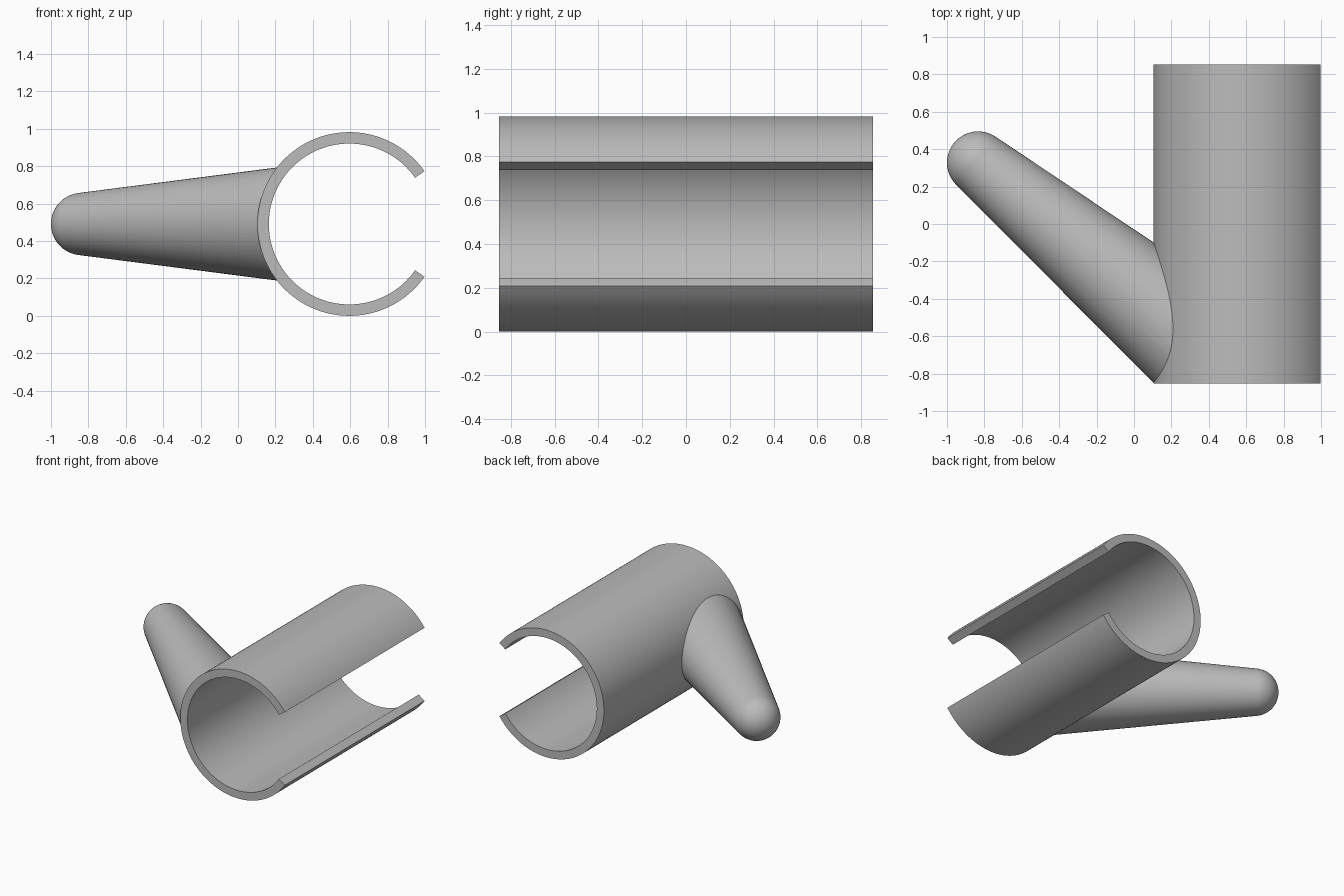
import bpy, bmesh
from math import sin, cos, tan, pi, radians
from mathutils import Matrix, Vector

cube = bpy.data.objects.get("Cube")
if cube:
    bpy.data.objects.remove(cube, do_unlink=True)

grey = bpy.data.materials.new("plain grey")
grey.use_nodes = True
colour = (0.5, 0.5, 0.5, 1)
grey.diffuse_color = colour
grey.node_tree.nodes["Principled BSDF"].inputs["Base Color"].default_value = colour

CENTRE_X, CENTRE_Z = 0.595, 0.491
OUTER, INNER = 0.491, 0.43
HALF_LENGTH = 0.853


def make_object(name, bm):
    bmesh.ops.recalc_face_normals(bm, faces=bm.faces)
    mesh = bpy.data.meshes.new(name)
    bm.to_mesh(mesh)
    bm.free()
    mesh.materials.append(grey)
    obj = bpy.data.objects.new(name, mesh)
    bpy.context.collection.objects.link(obj)
    return obj


def smooth(obj):
    bpy.ops.object.select_all(action='DESELECT')
    obj.select_set(True)
    bpy.context.view_layer.objects.active = obj
    bpy.ops.object.shade_smooth_by_angle(angle=radians(30))


# Open clip: a C-shaped wall section extruded along y
bm = bmesh.new()
gap, steps = radians(35.1), 120
section = []
for i in range(steps + 1):
    a = gap + (2 * pi - 2 * gap) * i / steps
    section.append([bm.verts.new((CENTRE_X + r * cos(a), y, CENTRE_Z + r * sin(a)))
                    for r, y in ((OUTER, -HALF_LENGTH), (OUTER, HALF_LENGTH),
                                 (INNER, HALF_LENGTH), (INNER, -HALF_LENGTH))])
for p, q in zip(section, section[1:]):
    for k in range(4):
        n = (k + 1) % 4
        bm.faces.new((p[k], p[n], q[n], q[k]))
bm.faces.new(section[0])
bm.faces.new(section[-1])
clip = make_object("open_clip", bm)

# Handle: tapered arm with a tangent round tip, lathed about its own axis
tip = Vector((-0.833, 0.328, CENTRE_Z))
tip_radius, taper, reach = 0.167, radians(5.65), 1.75
axis = Vector((cos(radians(39.45)), -sin(radians(39.45)), 0))
profile = []
for i in range(17):
    a = (pi / 2 + taper) * i / 16 - pi
    profile.append((tip_radius * cos(a), -tip_radius * sin(a)))
profile = [(s, max(r, 0)) for s, r in profile]
profile = [(-tip_radius * cos(t), tip_radius * sin(t))
           for t in [(pi / 2 - taper) * i / 16 for i in range(17)]]
profile.append((reach, tip_radius / cos(taper) + reach * tan(taper)))
bm = bmesh.new()
verts = [bm.verts.new((r, 0, s)) for s, r in profile]
edges = [bm.edges.new(pair) for pair in zip(verts, verts[1:])]
bmesh.ops.spin(bm, geom=verts + edges, cent=(0, 0, 0), axis=(0, 0, 1),
               angle=2 * pi, steps=80, use_duplicate=False)
bmesh.ops.remove_doubles(bm, verts=bm.verts, dist=0.0001)
bmesh.ops.holes_fill(bm, edges=[e for e in bm.edges if e.is_boundary], sides=0)
turn = axis.to_track_quat('Z', 'Y').to_matrix().to_4x4()
bmesh.ops.transform(bm, matrix=Matrix.Translation(tip) @ turn, verts=bm.verts)
handle = make_object("handle", bm)

# Cutter that keeps the clip's bore clear
bm = bmesh.new()
bmesh.ops.create_cone(bm, cap_ends=True, segments=150, radius1=OUTER - 0.004,
                      radius2=OUTER - 0.004, depth=5,
                      matrix=Matrix.Translation((CENTRE_X, 0, CENTRE_Z))
                      @ Matrix.Rotation(pi / 2, 4, 'X'))
cutter = make_object("bore_cutter", bm)
cutter.hide_render = True
cut = handle.modifiers.new("bore", 'BOOLEAN')
cut.operation, cut.solver, cut.object = 'DIFFERENCE', 'EXACT', cutter
bpy.context.view_layer.objects.active = handle
handle.select_set(True)
bpy.ops.object.modifier_apply(modifier=cut.name)
bpy.data.objects.remove(cutter, do_unlink=True)

for part in (clip, handle):
    smooth(part)
